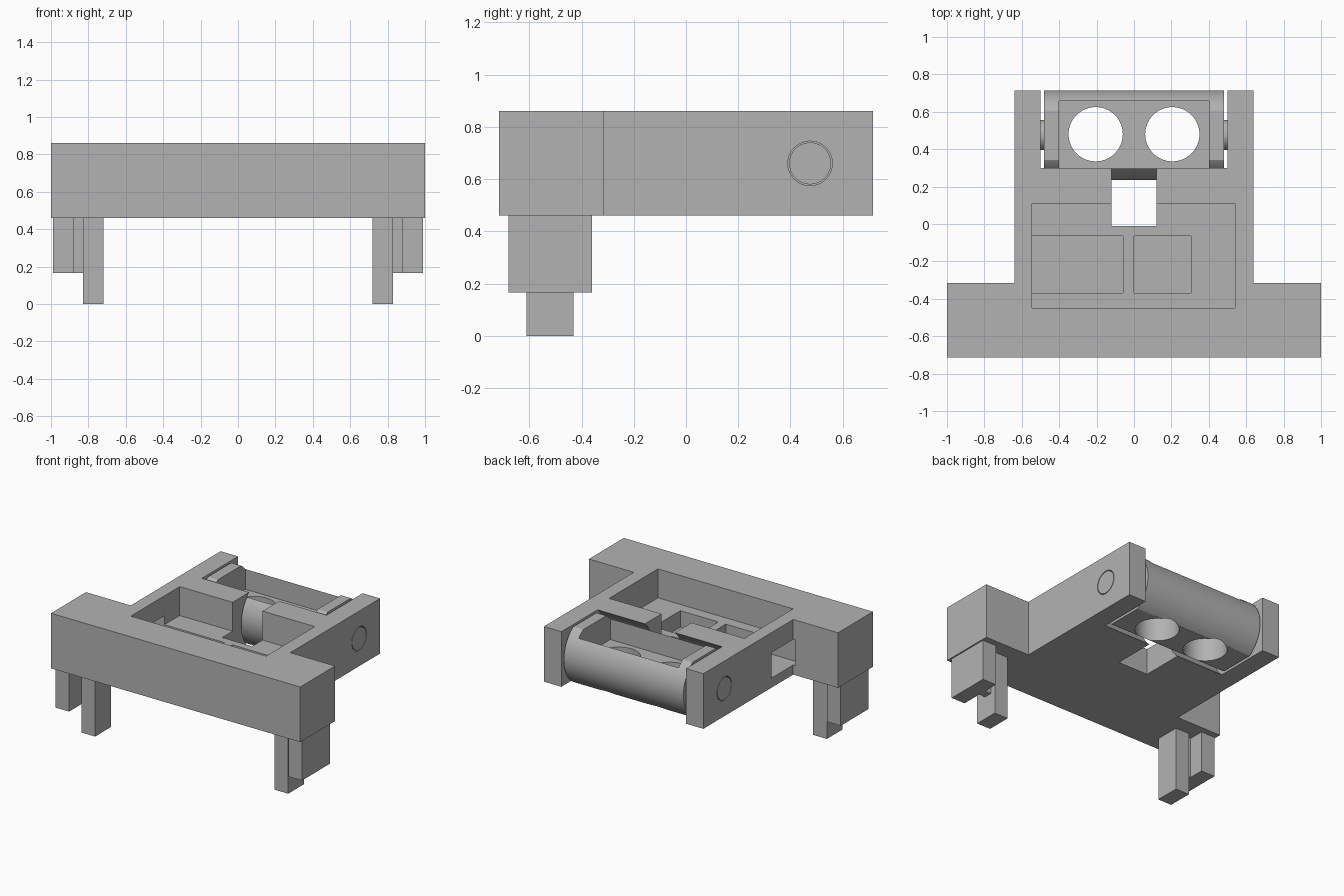
import bpy
import math

cube = bpy.data.objects.get("Cube")
if cube:
    bpy.data.objects.remove(cube, do_unlink=True)

grey = bpy.data.materials.new("plain_grey")
grey.use_nodes = True
colour = (0.45, 0.45, 0.45, 1)
grey.diffuse_color = colour
grey.node_tree.nodes["Principled BSDF"].inputs["Base Color"].default_value = colour

BOTTOM, TOP = 0.46, 0.86
AXIS_Y, AXIS_Z = 0.475, 0.66


def box(name, x, y, z):
    """Box from (min, max) pairs."""
    bpy.ops.mesh.primitive_cube_add(size=1)
    ob = bpy.context.object
    ob.name = name
    ob.location = [(a + b) / 2 for a, b in (x, y, z)]
    ob.scale = [b - a for a, b in (x, y, z)]
    bpy.ops.object.transform_apply(location=True, rotation=True, scale=True)
    ob.data.materials.append(grey)
    return ob


def rod(name, radius, length, centre, along_x=True):
    """Cylinder along x or z."""
    turn = (0, math.pi / 2, 0) if along_x else (0, 0, 0)
    bpy.ops.mesh.primitive_cylinder_add(vertices=96, radius=radius, depth=length,
                                        location=centre, rotation=turn)
    ob = bpy.context.object
    ob.name = name
    bpy.ops.object.transform_apply(location=True, rotation=True, scale=True)
    ob.data.materials.append(grey)
    return ob


def combine(ob, tool, operation="DIFFERENCE"):
    """Apply a boolean and discard the tool."""
    bpy.ops.object.select_all(action="DESELECT")
    ob.select_set(True)
    bpy.context.view_layer.objects.active = ob
    mod = ob.modifiers.new("shape", "BOOLEAN")
    mod.object, mod.operation, mod.solver = tool, operation, "EXACT"
    bpy.ops.object.modifier_apply(modifier=mod.name)
    bpy.data.objects.remove(tool, do_unlink=True)


def smooth(ob):
    bpy.ops.object.select_all(action="DESELECT")
    ob.select_set(True)
    bpy.context.view_layer.objects.active = ob
    bpy.ops.object.shade_smooth_by_angle(angle=math.radians(30))


# T-shaped body: wide front bar and narrower stem
body = box("body", (-1, 1), (-0.715, -0.315), (BOTTOM, TOP))
combine(body, box("stem", (-0.64, 0.64), (-0.5, 0.715), (BOTTOM, TOP)), "UNION")

# Rear bay: open to the back, with a round seat around the roller
combine(body, box("bay_cutter", (-0.5, 0.5), (AXIS_Y, 0.9), (0.3, 1)))
combine(body, rod("seat_cutter", 0.266, 1, (0, AXIS_Y, AXIS_Z)))
combine(body, rod("pin_hole_cutter", 0.085, 1.6, (0, AXIS_Y, AXIS_Z)))

# Tray, its two deeper wells, the side window and the cable slot
combine(body, box("tray_cutter", (-0.545, 0.54), (-0.45, 0.11), (0.65, 1)))
combine(body, box("well_cutter", (-0.66, -0.06), (-0.37, -0.065), (0.53, 0.715)))
combine(body, box("small_well_cutter", (0, 0.305), (-0.37, -0.065), (0.53, 0.7)))
combine(body, box("slot_cutter", (-0.12, 0.12), (-0.01, 0.4), (0.3, 1)))
smooth(body)

# Roller with flat top and bottom, a cavity, two round holes and pivot pins
roller = rod("roller", 0.24, 0.96, (0, AXIS_Y, AXIS_Z))
combine(roller, box("flat_limits", (-0.6, 0.6), (0, 1), (BOTTOM, TOP)), "INTERSECT")
combine(roller, box("cavity_cutter", (-0.4, 0.4), (0.297, 0.657), (0.67, 1)))
for side in (-1, 1):
    hole = rod("hole_cutter", 0.145, 1, (side * 0.205, 0.48, AXIS_Z), along_x=False)
    combine(roller, hole)
smooth(roller)
for side, label in ((1, "left"), (-1, "right")):
    pin = rod(label + "_pivot_pin", 0.08, 0.17, (side * 0.555, AXIS_Y, AXIS_Z))
    smooth(pin)

# Clip legs: long inner prong, short outer plate and a thin web between
for side, label in ((1, "left"), (-1, "right")):
    def span(a, b):
        return tuple(sorted((side * a, side * b)))
    box(label + "_inner_leg", span(0.72, 0.83), (-0.61, -0.43), (0, BOTTOM))
    box(label + "_outer_plate", span(0.88, 0.99), (-0.68, -0.36), (0.165, BOTTOM))
    box(label + "_leg_web", span(0.83, 0.88), (-0.53, -0.47), (0.165, BOTTOM))
